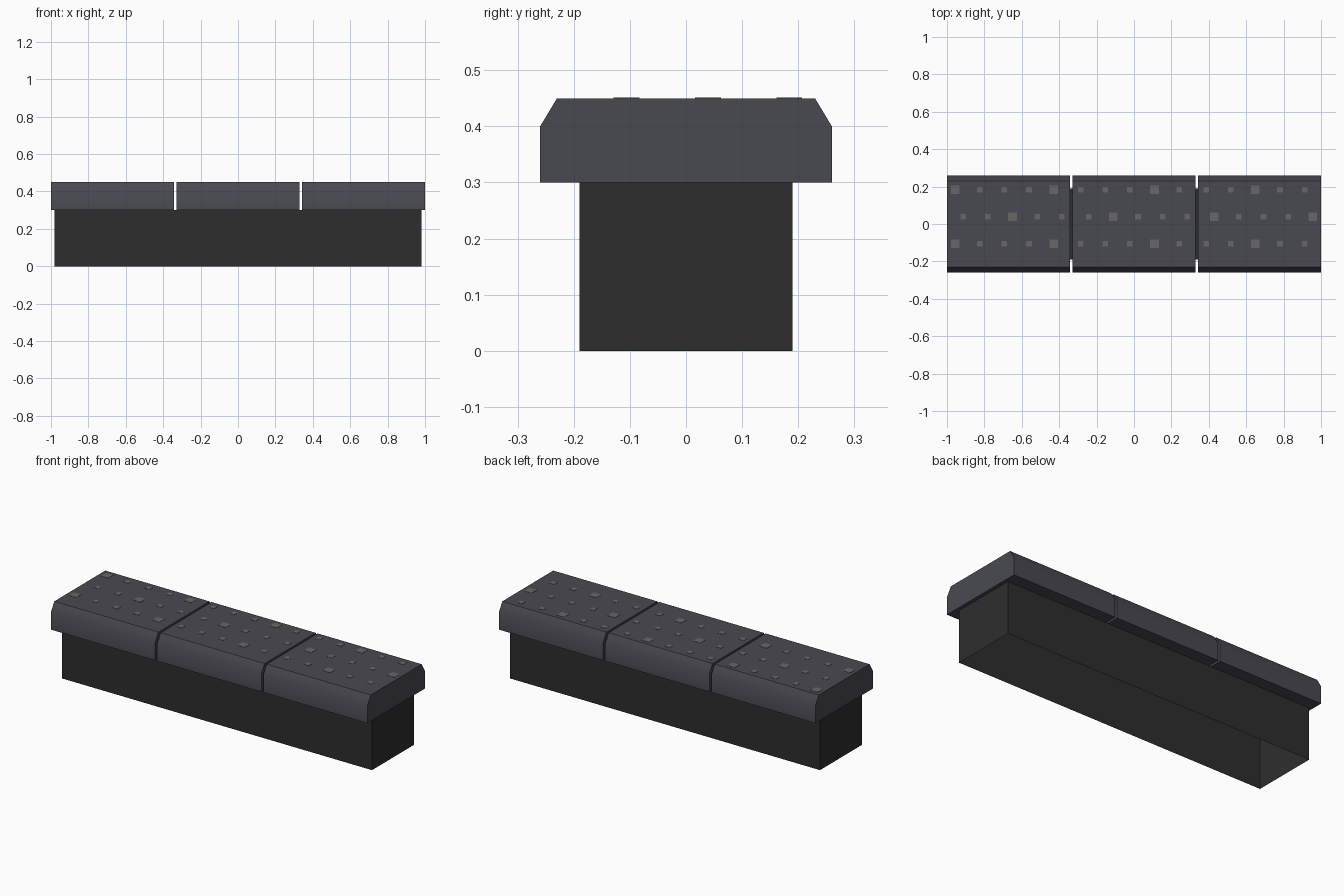
import bpy, bmesh, math

if "Cube" in bpy.data.objects:
    bpy.data.objects.remove(bpy.data.objects["Cube"])


def material(name, rgb):
    m = bpy.data.materials.new(name)
    m.diffuse_color = (*rgb, 1)
    m.use_nodes = True
    m.node_tree.nodes["Principled BSDF"].inputs["Base Color"].default_value = m.diffuse_color
    return m


SLATE = material("slate_grey", (0.066, 0.066, 0.083))
CHARCOAL = material("charcoal", (0.027, 0.027, 0.027))
FLECK = material("fleck_grey", (0.135, 0.135, 0.135))


def make_object(name, bm, mat):
    bmesh.ops.recalc_face_normals(bm, faces=bm.faces)
    mesh = bpy.data.meshes.new(name)
    bm.to_mesh(mesh)
    bm.free()
    mesh.materials.append(mat)
    obj = bpy.data.objects.new(name, mesh)
    bpy.context.collection.objects.link(obj)
    return obj


def add_box(bm, center, size):
    verts = bmesh.ops.create_cube(bm, size=1)["verts"]
    bmesh.ops.scale(bm, vec=size, verts=verts)
    bmesh.ops.translate(bm, vec=center, verts=verts)


# Plinth: long box with an open underside
bm = bmesh.new()
add_box(bm, (0, 0, 0.15), (1.96, 0.38, 0.30))
bm.faces.ensure_lookup_table()
under = [f for f in bm.faces if f.calc_center_median().z < 0.01]
bmesh.ops.delete(bm, geom=under, context='FACES_ONLY')
make_object("plinth", bm, CHARCOAL)

# Three cap slabs with chamfered long edges
PROFILE = [(-0.26, 0.30), (0.26, 0.30), (0.26, 0.40),
           (0.23, 0.45), (-0.23, 0.45), (-0.26, 0.40)]
GAP = 0.013
WIDTH = (2 - 2 * GAP) / 3
for s in range(3):
    left = -1 + s * (WIDTH + GAP)
    bm = bmesh.new()
    face = bm.faces.new([bm.verts.new((left, y, z)) for y, z in PROFILE])
    ext = bmesh.ops.extrude_face_region(bm, geom=[face], use_keep_orig=True)
    moved = [g for g in ext["geom"] if isinstance(g, bmesh.types.BMVert)]
    bmesh.ops.translate(bm, vec=(WIDTH, 0, 0), verts=moved)
    slab = make_object(f"cap_slab_{s + 1}", bm, SLATE)
    bpy.ops.object.select_all(action='DESELECT')
    bpy.context.view_layer.objects.active = slab
    slab.select_set(True)
    bpy.ops.object.shade_smooth_by_angle(angle=math.radians(40))

    # Square flecks in three staggered rows, every fourth one larger
    bm = bmesh.new()
    for row, y in enumerate((0.184, 0.039, -0.106)):
        for col in range(5):
            x = left + 0.044 + col * WIDTH / 5 + (row % 2) * 0.043
            size = 0.046 if (s * 5 + col + 2 * row) % 4 == 0 else 0.03
            add_box(bm, (x, y, 0.45), (size, size, 0.003))
    make_object(f"flecks_{s + 1}", bm, FLECK)
